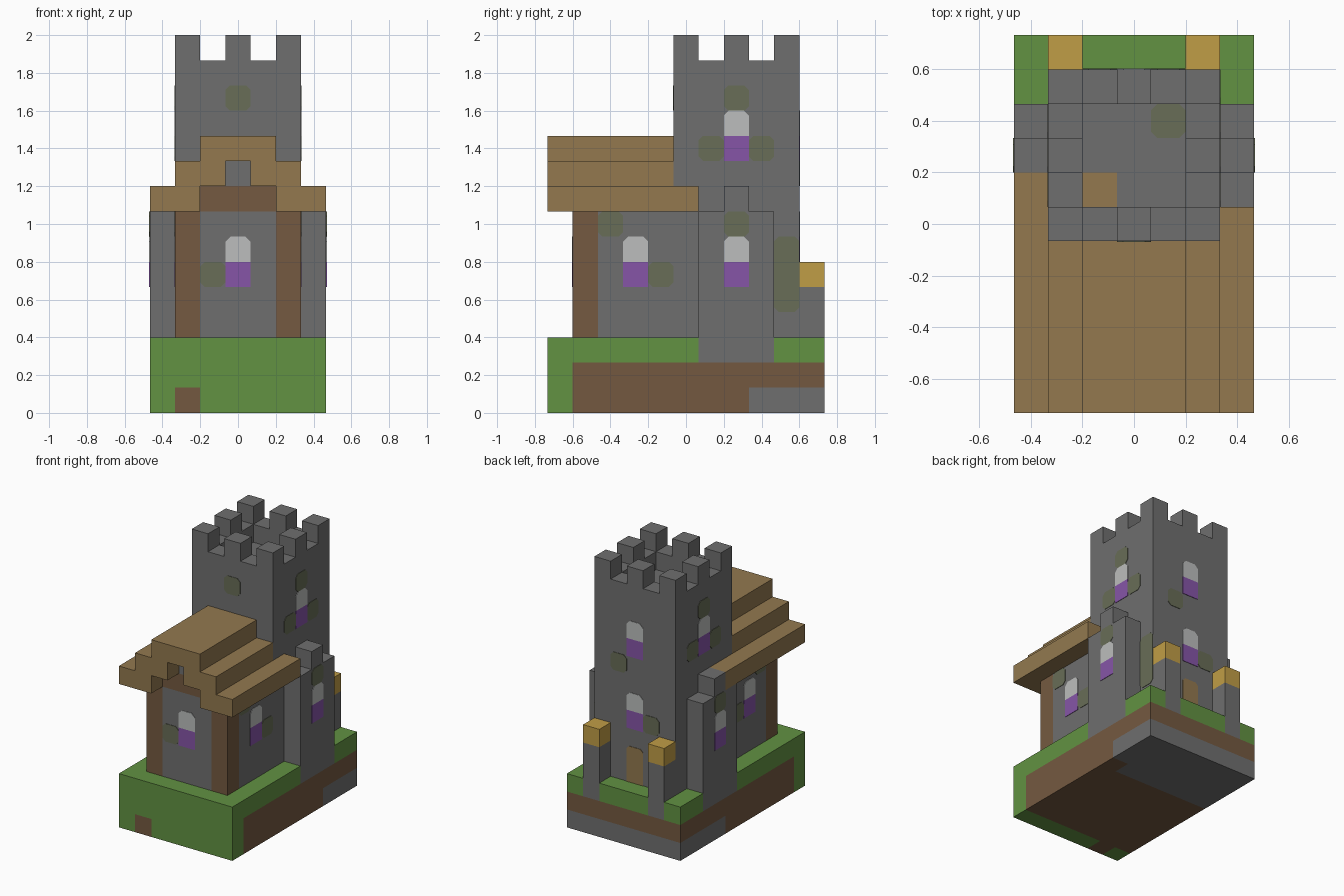
import bpy
import bmesh
from mathutils import Vector

U = 2 / 15        # one block
PLATE = 0.025     # painted plate thickness, in blocks

if "Cube" in bpy.data.objects:
    bpy.data.objects.remove(bpy.data.objects["Cube"], do_unlink=True)


def linear(c):
    c /= 255
    return c / 12.92 if c <= 0.04045 else ((c + 0.055) / 1.055) ** 2.4


def material(name, *rgb):
    m = bpy.data.materials.new(name)
    colour = (*[linear(c) for c in rgb], 1)
    m.use_nodes = True
    m.diffuse_color = colour
    bsdf = m.node_tree.nodes["Principled BSDF"]
    bsdf.inputs["Base Color"].default_value = colour
    bsdf.inputs["Roughness"].default_value = 0.9
    return m


stone = material("stone", 111, 111, 111)
grass = material("grass", 98, 146, 66)
dirt = material("dirt", 116, 89, 64)
timber = material("timber", 117, 90, 65)
thatch = material("thatch", 147, 121, 79)
gold = material("gold", 192, 157, 70)
glass = material("pale_glass", 188, 190, 189)
purple = material("purple_cloth", 134, 85, 167)
moss = material("moss", 104, 109, 87)


def finish(name, bm, mat):
    bmesh.ops.recalc_face_normals(bm, faces=bm.faces)
    bmesh.ops.scale(bm, vec=(U, U, U), verts=bm.verts)
    mesh = bpy.data.meshes.new(name)
    bm.to_mesh(mesh)
    bm.free()
    mesh.materials.append(mat)
    ob = bpy.data.objects.new(name, mesh)
    bpy.context.collection.objects.link(ob)
    return ob


def add_box(bm, x0, x1, y0, y1, z0, z1):
    verts = bmesh.ops.create_cube(bm, size=1)["verts"]
    for v in verts:
        v.co = Vector((x1 if v.co.x > 0 else x0,
                       y1 if v.co.y > 0 else y0,
                       z1 if v.co.z > 0 else z0))


def boxes(name, mat, *limits):
    bm = bmesh.new()
    for b in limits:
        add_box(bm, *b)
    return finish(name, bm, mat)


def mirrored(x0, x1, *rest):
    return [(x0, x1, *rest), (-x1, -x0, *rest)]


def extrude_face(bm, points, offset):
    face = bm.faces.new([bm.verts.new(p) for p in points])
    new = bmesh.ops.extrude_face_region(bm, geom=[face])["geom"]
    bmesh.ops.translate(bm, vec=offset,
                        verts=[g for g in new if isinstance(g, bmesh.types.BMVert)])


def plate(name, mat, normal, along, z, wall, height=1, top=0.0, bottom=0.0):
    """Thin one-block-wide plate on a wall, with its corners cut."""
    n = Vector(normal)
    side = Vector((0, 0, 1)).cross(n) if n.z == 0 else Vector((1, 0, 0))
    up = n.cross(side)
    if n.z:
        centre = Vector((along, z, wall))
    else:
        centre = n * wall + Vector((abs(side.x), abs(side.y), 0)) * along + Vector((0, 0, z))
    h, t, b = height / 2, top, bottom
    outline = [(-.5 + b, -h), (.5 - b, -h), (.5, -h + b), (.5, h - t),
               (.5 - t, h), (-.5 + t, h), (-.5, h - t), (-.5, -h + b)]
    outline = [p for i, p in enumerate(outline) if p != outline[i - 1]]
    bm = bmesh.new()
    extrude_face(bm, [centre + side * s + up * r for s, r in outline], n * PLATE)
    finish(name, bm, mat)


def window(name, normal, along, sill, wall):
    plate(name + "_cloth", purple, normal, along, sill + .5, wall)
    plate(name + "_pane", glass, normal, along, sill + 1.5, wall, top=.2)


def moss_patch(normal, along, z, wall, height=1):
    plate("moss_patch", moss, normal, along, z, wall, height, .18, .18)


FRONT, BACK, RIGHT, LEFT, UP = (0, -1, 0), (0, 1, 0), (1, 0, 0), (-1, 0, 0), (0, 0, 1)

# Ground: stone at the back, dirt in the middle, grass over the top and front
boxes("ground_stone", stone,
      (-3.5, 2.5, 1.5, 5.5, 0, 1), (2.5, 3.5, 2.5, 5.5, 0, 1))
boxes("ground_dirt", dirt,
      (-3.5, 3.5, -4.5, 1.5, 0, 1), (2.5, 3.5, 1.5, 2.5, 0, 1),
      (-3.5, 3.5, -4.5, 5.5, 1, 2), (-2.5, -1.5, -5.5, -4.5, 0, 1))
boxes("ground_grass", grass,
      (-3.5, -2.5, -5.5, -4.5, 0, 2), (-2.5, -1.5, -5.5, -4.5, 1, 2),
      (-1.5, 3.5, -5.5, -4.5, 0, 2),
      (-2.5, 2.5, -5.5, 4.5, 2, 3), (-1.5, 1.5, 4.5, 5.5, 2, 3),
      *mirrored(2.5, 3.5, -5.5, .5, 2, 3), *mirrored(2.5, 3.5, 3.5, 5.5, 2, 3))

# Tower with a sunken roof floor
bm = bmesh.new()
add_box(bm, -2.5, 2.5, -.5, 4.5, 3, 14)
bm.faces.ensure_lookup_table()
top_face = max(bm.faces, key=lambda f: f.calc_center_median().z)
bmesh.ops.inset_region(bm, faces=[top_face], thickness=1, use_even_offset=True)
floor = bmesh.ops.extrude_face_region(bm, geom=[top_face])["geom"]
bmesh.ops.translate(bm, vec=(0, 0, -1),
                    verts=[g for g in floor if isinstance(g, bmesh.types.BMVert)])
bmesh.ops.delete(bm, geom=[top_face], context="FACES")
finish("tower", bm, stone)

# Battlements: every other block around the rim
boxes("battlements", stone,
      *[(x - .5, x + .5, y + 1.5, y + 2.5, 14, 15)
        for x in (-2, 0, 2) for y in (-2, 0, 2) if x or y])

# Side buttresses with a raised cap
boxes("buttresses", stone,
      *mirrored(2.5, 3.5, .5, 3.5, 2, 8), *mirrored(2.5, 3.5, 1.5, 2.5, 8, 9))

# House walls, corner posts and gable
boxes("house_walls", stone,
      (-2.5, 2.5, -3.5, -.5, 3, 8), (-1.5, 1.5, -4.5, -3.5, 3, 8),
      (-.5, .5, -4.5, -.5, 9, 10))
boxes("corner_posts", timber, *mirrored(1.5, 2.5, -4.5, -3.5, 3, 8))
boxes("gable_beam", timber, (-1.5, 1.5, -4.5, -.5, 8, 9))

# Stepped roof from a mirrored profile
half = [(1.5, 11), (1.5, 10), (2.5, 10), (2.5, 9), (3.5, 9), (3.5, 8),
        (1.5, 8), (1.5, 9), (.5, 9), (.5, 10)]
profile = half + [(-x, z) for x, z in reversed(half)]
bm = bmesh.new()
extrude_face(bm, [(x, -5.5, z) for x, z in profile], (0, 5, 0))
finish("roof", bm, thatch)
boxes("roof_eaves", thatch, (2.5, 3.5, -.5, .5, 8, 9), (-3.5, -2.5, -.5, 1.5, 8, 9))

# Gate posts with golden lamps
boxes("gate_posts", stone, *mirrored(1.5, 2.5, 4.5, 5.5, 2, 5))
boxes("gate_lamps", gold, *mirrored(1.5, 2.5, 4.5, 5.5, 5, 6))

# Back door and roof hatch
plate("back_door", thatch, BACK, 0, 4, 4.5, height=2, top=.15)
plate("roof_hatch", thatch, UP, -1, 1, 13)

# Windows
window("house_front_window", FRONT, 0, 5, 4.5)
window("tower_back_upper_window", BACK, 0, 10, 4.5)
window("tower_back_lower_window", BACK, 0, 6, 4.5)
for label, way in (("right", RIGHT), ("left", LEFT)):
    window(label + "_tower_window", way, 2, 10, 2.5)
    window(label + "_buttress_window", way, 2, 5, 3.5)
    window(label + "_house_window", way, -2, 5, 2.5)
    # Moss on the sides
    for y, z, wall in ((2, 12.5, 2.5), (1, 10.5, 2.5), (3, 10.5, 2.5),
                       (2, 7.5, 3.5), (-1, 5.5, 2.5), (-3, 7.5, 2.5)):
        moss_patch(way, y, z, wall)
moss_patch(RIGHT, 4, 5.5, 2.5, height=3)

# Moss on the front, back and tower floor
moss_patch(FRONT, 0, 12.5, .5)
moss_patch(FRONT, -1, 5.5, 4.5)
moss_patch(BACK, 1, 9.5, 4.5)
moss_patch(BACK, -1, 6.5, 4.5)
moss_patch(UP, 1, 3, 13)
